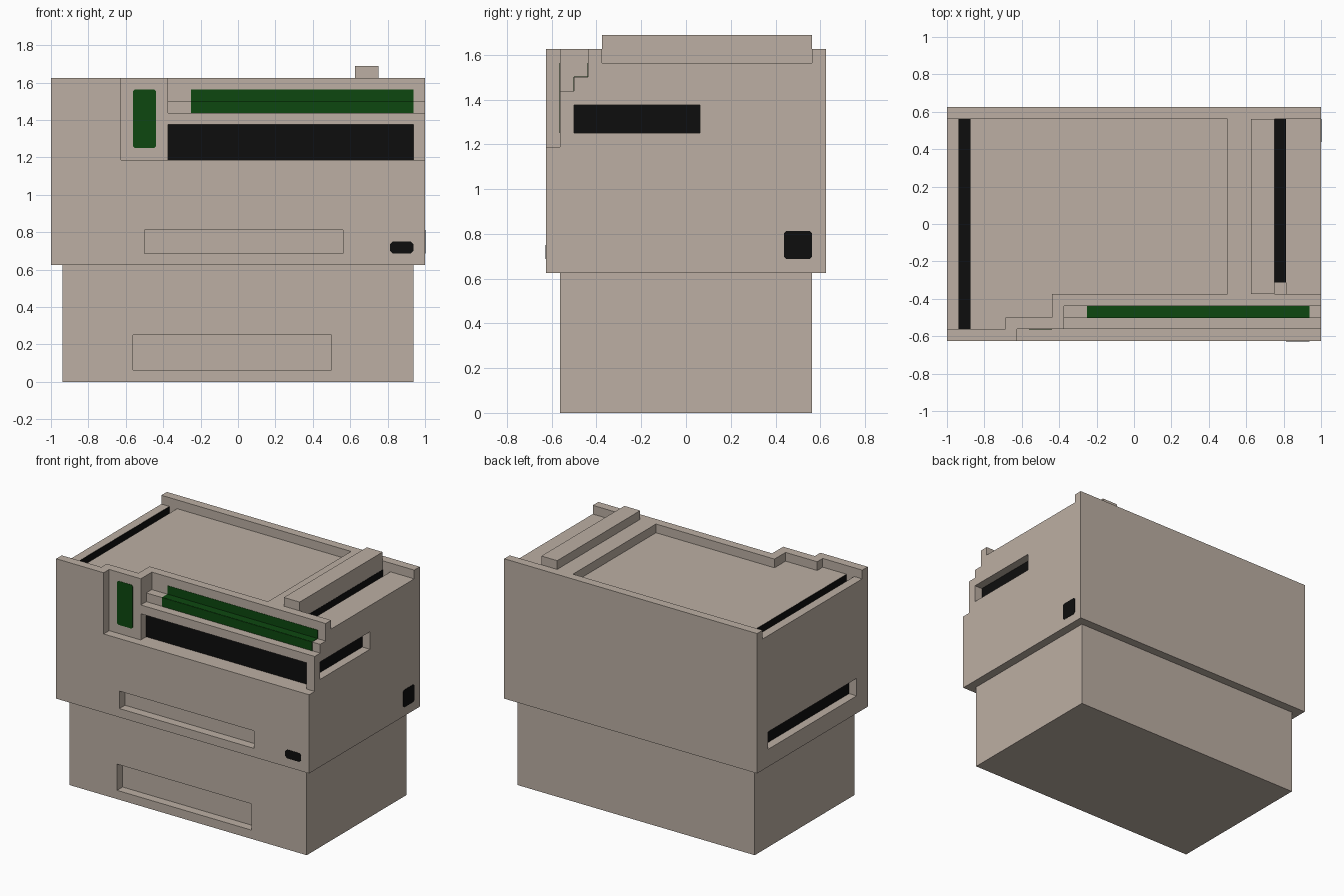
import bpy, bmesh
from mathutils import Vector

if "Cube" in bpy.data.objects:
    bpy.data.objects.remove(bpy.data.objects["Cube"])

U = 1 / 16  # every size is a multiple of this step


def material(name, r, g, b):
    m = bpy.data.materials.new(name)
    m.diffuse_color = (r, g, b, 1)
    m.use_nodes = True
    m.node_tree.nodes["Principled BSDF"].inputs["Base Color"].default_value = m.diffuse_color
    return m


BEIGE = material("warm_grey_plastic", 0.503, 0.429, 0.367)
BLACK = material("black_slot", 0.004, 0.004, 0.004)
GREEN = material("dark_green_panel", 0.004, 0.064, 0.005)


def prism(name, pts, axis, lo, hi, mat=BEIGE):
    """Extrude a 2D outline along an axis: x takes (y,z), y takes (x,z), z takes (x,y)."""
    place = {"x": lambda a, b, t: (t, a, b),
             "y": lambda a, b, t: (a, t, b),
             "z": lambda a, b, t: (a, b, t)}[axis]
    bm = bmesh.new()
    face = bm.faces.new([bm.verts.new(place(a, b, lo)) for a, b in pts])
    ext = bmesh.ops.extrude_face_region(bm, geom=[face])
    verts = [v for v in ext["geom"] if isinstance(v, bmesh.types.BMVert)]
    bmesh.ops.translate(bm, verts=verts, vec=Vector(place(0, 0, hi - lo)))
    bmesh.ops.recalc_face_normals(bm, faces=bm.faces)
    me = bpy.data.meshes.new(name)
    bm.to_mesh(me)
    bm.free()
    me.materials.append(mat)
    ob = bpy.data.objects.new(name, me)
    bpy.context.collection.objects.link(ob)
    return ob


def rect(a0, a1, b0, b1, c=0):
    """Rectangle outline, with cut corners when c is given."""
    if not c:
        return [(a0, b0), (a1, b0), (a1, b1), (a0, b1)]
    return [(a0 + c, b0), (a1 - c, b0), (a1, b0 + c), (a1, b1 - c),
            (a1 - c, b1), (a0 + c, b1), (a0, b1 - c), (a0, b0 + c)]


def box(name, x0, x1, y0, y1, z0, z1):
    """Box in grid steps."""
    return prism(name, rect(x0 * U, x1 * U, y0 * U, y1 * U), "z", z0 * U, z1 * U)


def plate(name, axis, at, a0, a1, b0, b1, mat, c=0):
    """Thin coloured plate lying on a surface (grid steps)."""
    prism(name, rect(a0 * U, a1 * U, b0 * U, b1 * U, c), axis,
          at * U - 0.002, at * U + 0.002, mat)


def cut(target, cutters):
    for c in cutters:
        c.hide_render = True
        mod = target.modifiers.new("cut", "BOOLEAN")
        mod.operation, mod.solver, mod.object = "DIFFERENCE", "EXACT", c
        bpy.context.view_layer.objects.active = target
        bpy.ops.object.modifier_apply(modifier=mod.name)
        bpy.data.objects.remove(c)


# Paper drawer base with a hand grip
base = box("drawer_base", -15, 15, -9, 9, 0, 10)
cut(base, [box("grip_cutter", -9, 8, -11, -8, 1, 4)])

# Main body
body = box("main_body", -16, 16, -10, 10, 10, 26)
stairs = [(-12, 19), (-9, 19), (-9, 23), (-8, 23), (-8, 24), (-7, 24), (-7, 28), (-12, 28)]
lid = [(-18, 9), (8, 9), (8, -6), (-7, -6), (-7, -8), (-11, -8), (-11, -9), (-18, -9)]
cut(body, [
    box("panel_cutter", -10, 18, -12, -9, 19, 28),
    prism("stair_cutter", [(a * U, b * U) for a, b in stairs], "x", -6 * U, 18 * U),
    box("output_cutter", -6, 15, -12, -8, 19, 22),
    box("grip_cutter", -8, 9, -12, -9, 11, 13),
    prism("lid_cutter", [(a * U, b * U) for a, b in lid], "z", 25 * U, 28 * U),
    box("right_tray_cutter", 12, 18, -6, 9, 25, 28),
    box("left_groove_cutter", -15, -14, -9, 9, 24, 25.5),
    box("right_groove_cutter", 12, 13, -6, 9, 24, 25.5),
    box("right_slot_cutter", 15, 18, -8, 1, 20, 22),
    box("left_slot_cutter", -18, -15, -8, 8, 12, 14),
])

# Raised hinge bar on the top
box("hinge_bar", 10, 12, -6, 9, 26, 27)

# Black slot linings
plate("output_slot", "y", -8, -6, 15, 19, 22, BLACK)
plate("right_slot", "x", 15, -8, 1, 20, 22, BLACK)
plate("left_slot", "x", -15, -8, 8, 12, 14, BLACK)
for side, x, y0 in (("left", -15, -9), ("right", 12, -5)):
    plate(side + "_groove_floor", "z", 24, x, x + 1, y0, 9, BLACK)
    for i in (0, 1):
        plate(side + "_groove_wall", "x", x + i, y0, 9, 24, 24.98, BLACK)

# Sockets
plate("front_socket", "y", -10, 13, 15, 11, 12, BLACK, 0.014)
plate("right_socket", "x", 16, 7, 9, 11, 13, BLACK, 0.01)

# Green control panel on the stepped front
plate("green_display", "y", -9, -9, -7, 20, 25, GREEN, 0.01)
plate("green_lower_riser", "y", -8, -4, 15, 23, 24, GREEN)
plate("green_tread", "z", 24, -4, 15, -8, -7, GREEN)
plate("green_upper_riser", "y", -7, -4, 15, 24, 25, GREEN)
